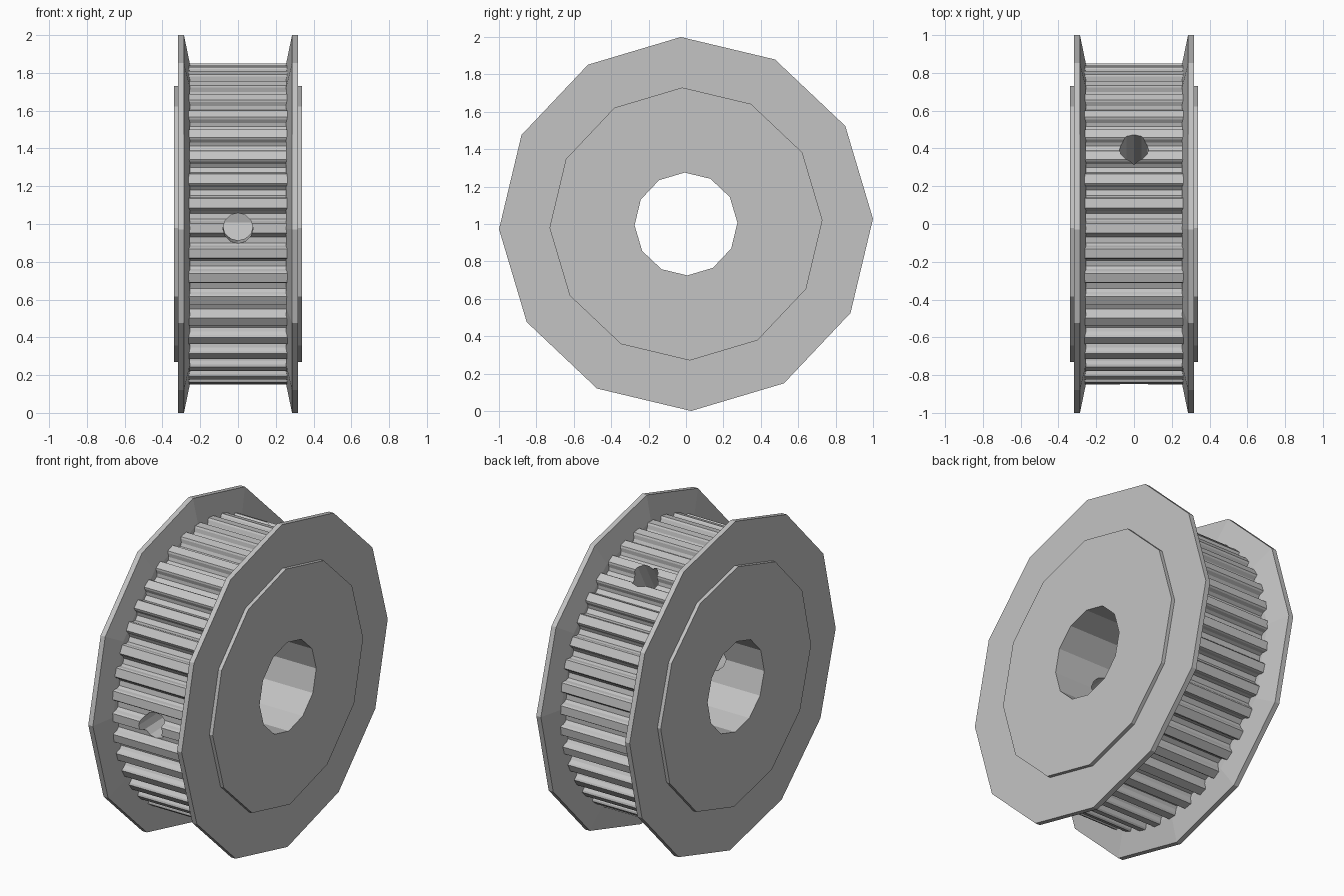
import bpy, bmesh
from math import sin, cos, radians, pi
from mathutils import Matrix

cube = bpy.data.objects.get("Cube")
if cube:
    bpy.data.objects.remove(cube)

TURN = radians(1.6)      # slight roll of the whole wheel about its axle
SIDES = 12
TEETH = 40
BORE = 0.275

steel = bpy.data.materials.new("light_grey_metal")
steel.use_nodes = True
GREY = (0.55, 0.55, 0.55, 1)
steel.diffuse_color = GREY
steel.node_tree.nodes["Principled BSDF"].inputs["Base Color"].default_value = GREY


def finish(name, bm):
    bmesh.ops.recalc_face_normals(bm, faces=bm.faces)
    mesh = bpy.data.meshes.new(name)
    bm.to_mesh(mesh)
    bm.free()
    mesh.materials.append(steel)
    obj = bpy.data.objects.new(name, mesh)
    bpy.context.collection.objects.link(obj)
    return obj


def point(x, r, a):
    return (x, r * cos(a), 1 + r * sin(a))


def prism(name, outline, half):
    """Extrude a polar outline of (radius, angle) along the axle."""
    bm = bmesh.new()
    face = bm.faces.new([bm.verts.new(point(-half, r, a)) for r, a in outline])
    ext = bmesh.ops.extrude_face_region(bm, geom=[face])["geom"]
    verts = [v for v in ext if isinstance(v, bmesh.types.BMVert)]
    bmesh.ops.translate(bm, verts=verts, vec=(2 * half, 0, 0))
    return finish(name, bm)


def ring(name, profile, side):
    """Revolve a closed (radius, x) profile around the axle."""
    bm = bmesh.new()
    loops = [[bm.verts.new(point(side * x, r, TURN + 2 * pi * i / SIDES))
              for r, x in profile] for i in range(SIDES)]
    n = len(profile)
    for i in range(SIDES):
        a, b = loops[i], loops[(i + 1) % SIDES]
        for j in range(n):
            k = (j + 1) % n
            bm.faces.new((a[j], a[k], b[k], b[j]))
    return finish(name, bm)


def cut(target, cutter):
    mod = target.modifiers.new(cutter.name, "BOOLEAN")
    mod.operation = "DIFFERENCE"
    mod.solver = "EXACT"
    mod.object = cutter
    cutter.hide_render = True
    cutter.hide_set(True)
    cutter.display_type = "WIRE"


# Toothed belt drum: lands with rounded grooves between them
half_groove = [(2.8, 0.85), (2.35, 0.84), (1.95, 0.817), (1.1, 0.801)]
groove = [(-a, r) for a, r in half_groove] + [(a, r) for a, r in reversed(half_groove)]
pitch = 2 * pi / TEETH
outline = [(r, TURN + (t + 0.5) * pitch + radians(a))
           for t in range(TEETH) for a, r in groove]
drum = prism("toothed_drum", outline, 0.27)

# Axle bore through the drum
bore = prism("bore_cutter",
             [(BORE, TURN + 2 * pi * i / SIDES) for i in range(SIDES)], 0.5)
cut(drum, bore)

# Two radial set-screw holes
for name, angle in (("front_screw_cutter", pi), ("back_screw_cutter", pi / 3)):
    bm = bmesh.new()
    a = angle + TURN
    bmesh.ops.create_cone(
        bm, cap_ends=True, segments=12, radius1=0.08, radius2=0.08, depth=0.9,
        matrix=Matrix.Translation(point(0, 0.6, a)) @ Matrix.Rotation(a - pi / 2, 4, "X"))
    cut(drum, finish(name, bm))

# Flanges with a bevelled inner lip and a raised hub step
flange = [(BORE, 0.27), (0.6, 0.27), (0.6, 0.255), (0.85, 0.255), (1.0, 0.286),
          (1.0, 0.317), (0.73, 0.317), (0.73, 0.339), (BORE, 0.339)]
ring("left_flange", flange, 1)
ring("right_flange", flange, -1)
